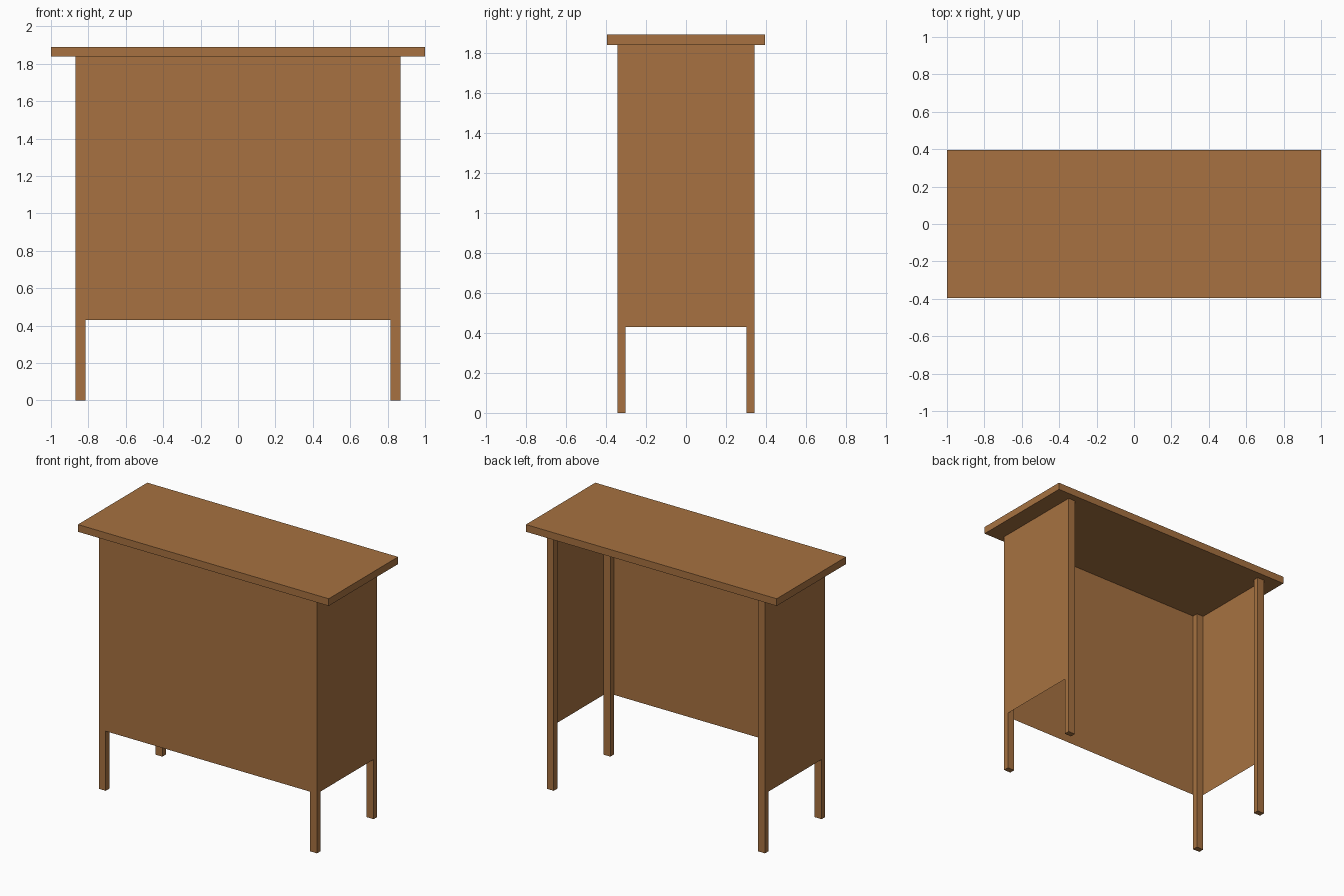
import bpy

if "Cube" in bpy.data.objects:
    bpy.data.objects.remove(bpy.data.objects["Cube"])

wood = bpy.data.materials.new("brown wood")
wood.diffuse_color = (0.385, 0.167, 0.052, 1)
wood.use_nodes = True
wood.node_tree.nodes["Principled BSDF"].inputs["Base Color"].default_value = wood.diffuse_color

LEG_X, LEG_Y = 0.87, 0.343      # outer leg faces
LEG_W, LEG_D = 0.055, 0.041     # leg section
TOP_Z, SLAB_TOP, PANEL_Z = 1.838, 1.89, 0.43


def add_mesh(name, verts, faces):
    mesh = bpy.data.meshes.new(name)
    mesh.from_pydata(verts, [], faces)
    mesh.materials.append(wood)
    obj = bpy.data.objects.new(name, mesh)
    bpy.context.collection.objects.link(obj)
    return obj


def box(name, lo, hi):
    v = [(x, y, z) for x in (lo[0], hi[0]) for y in (lo[1], hi[1]) for z in (lo[2], hi[2])]
    f = [(0, 1, 3, 2), (4, 6, 7, 5), (0, 4, 5, 1), (2, 3, 7, 6), (0, 2, 6, 4), (1, 5, 7, 3)]
    return add_mesh(name, v, f)


def panel(name, a, b):
    # thin upright sheet between two floor points
    return add_mesh(name, [(*a, PANEL_Z), (*b, PANEL_Z), (*b, TOP_Z), (*a, TOP_Z)], [(0, 1, 2, 3)])


# table top
box("table_top", (-1, -0.395, TOP_Z), (1, 0.395, SLAB_TOP))

# four legs
for sx, side in ((-1, "left"), (1, "right")):
    for sy, end in ((-1, "front"), (1, "back")):
        xs = sorted((sx * LEG_X, sx * (LEG_X - LEG_W)))
        ys = sorted((sy * LEG_Y, sy * (LEG_Y - LEG_D)))
        box(f"{end}_{side}_leg", (xs[0], ys[0], 0), (xs[1], ys[1], TOP_Z))

# front and side panels, flush with the outside of the legs; back is open
ix, iy = LEG_X - LEG_W, LEG_Y - LEG_D
panel("front_panel", (-ix, -LEG_Y), (ix, -LEG_Y))
panel("right_panel", (LEG_X, -iy), (LEG_X, iy))
panel("left_panel", (-LEG_X, iy), (-LEG_X, -iy))
